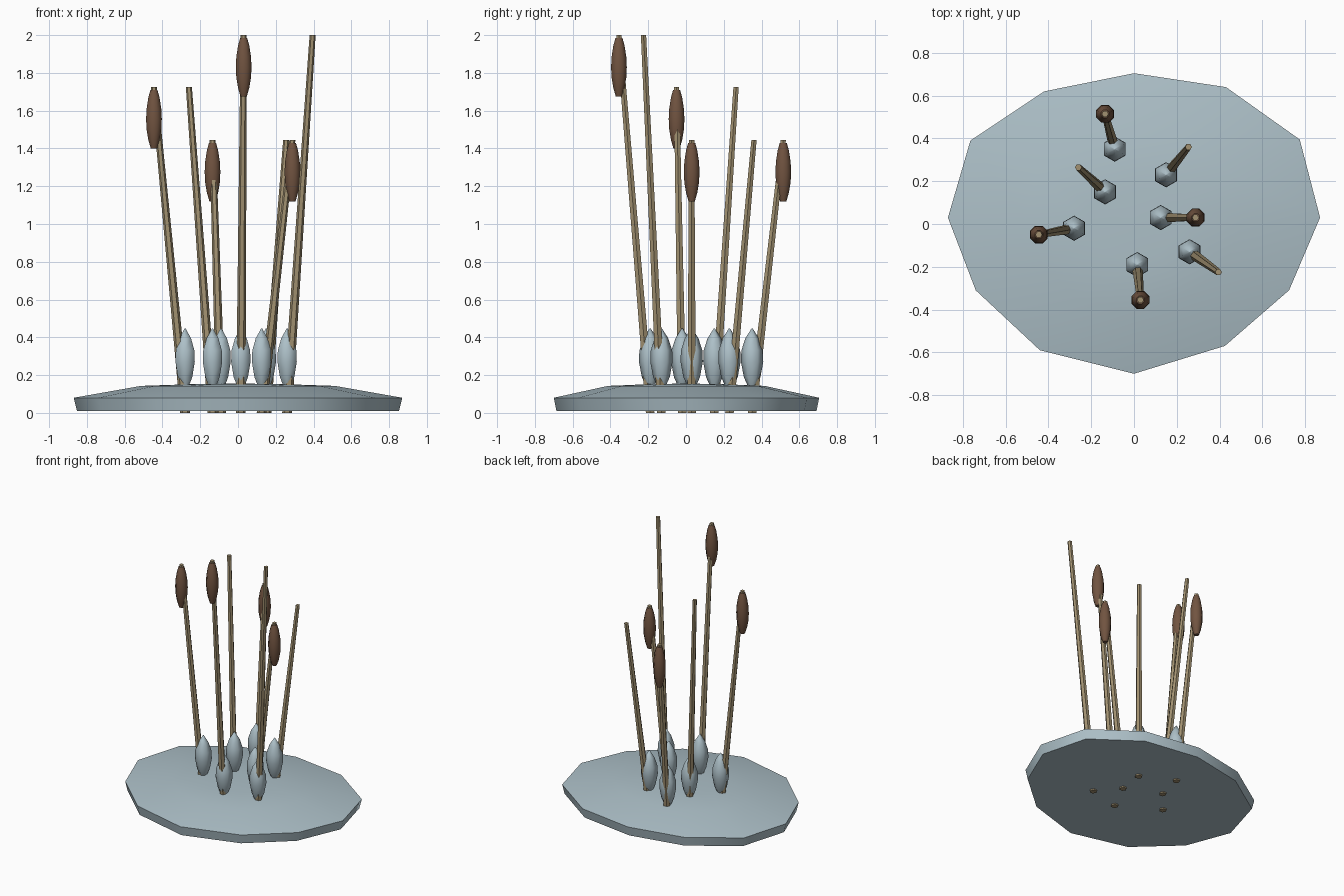
import bpy, bmesh, math
from mathutils import Vector

if "Cube" in bpy.data.objects:
    bpy.data.objects.remove(bpy.data.objects["Cube"])


def material(name, rgb):
    m = bpy.data.materials.new(name)
    m.diffuse_color = (*rgb, 1)
    m.use_nodes = True
    m.node_tree.nodes["Principled BSDF"].inputs["Base Color"].default_value = m.diffuse_color
    return m


ICE = material("pale_blue_grey", (0.42, 0.53, 0.58))
STRAW = material("straw", (0.36, 0.285, 0.165))
BROWN = material("brown", (0.165, 0.088, 0.052))


def loft(name, rings, mat, angle):
    """Bridge a stack of equal-sized point rings and cap both ends."""
    bm = bmesh.new()
    rows = [[bm.verts.new(p) for p in ring] for ring in rings]
    n = len(rows[0])
    for a, b in zip(rows, rows[1:]):
        for i in range(n):
            j = (i + 1) % n
            bm.faces.new((a[i], a[j], b[j], b[i]))
    bm.faces.new(rows[0][::-1])
    bm.faces.new(rows[-1])
    bmesh.ops.recalc_face_normals(bm, faces=bm.faces)
    me = bpy.data.meshes.new(name)
    bm.to_mesh(me)
    bm.free()
    me.materials.append(mat)
    ob = bpy.data.objects.new(name, me)
    bpy.context.collection.objects.link(ob)
    bpy.ops.object.select_all(action='DESELECT')
    ob.select_set(True)
    bpy.context.view_layer.objects.active = ob
    bpy.ops.object.shade_smooth_by_angle(angle=math.radians(angle))
    return ob


def circle(center, r, n, turn=0.0):
    c = Vector(center)
    return [c + Vector((r * math.cos(turn + math.tau * i / n),
                        r * math.sin(turn + math.tau * i / n), 0)) for i in range(n)]


# low mound with an irregular twelve-sided outline
outline = [(0.87, 0.03), (0.775, 0.395), (0.43, 0.64), (0, 0.705), (-0.42, 0.62),
           (-0.765, 0.39), (-0.87, 0.03), (-0.74, -0.31), (-0.44, -0.59),
           (0, -0.70), (0.425, -0.57), (0.725, -0.31)]
mound_profile = [(0.98, 0.01), (1.0, 0.08), (0.59, 0.143), (0.25, 0.153), (0.02, 0.155)]
loft("mound", [[(x * s, y * s, z) for x, y in outline] for s, z in mound_profile], ICE, 60)

# reeds: foot xy, tip xy, height, has a seed head
reeds = [
    ((-0.09, 0.35), (-0.135, 0.515), 1.445, True),
    ((0.15, 0.23), (0.255, 0.36), 1.445, False),
    ((-0.135, 0.15), (-0.26, 0.265), 1.725, False),
    ((-0.28, -0.02), (-0.445, -0.05), 1.725, True),
    ((0.125, 0.03), (0.288, 0.03), 1.445, True),
    ((0.26, -0.13), (0.395, -0.225), 2.0, False),
    ((0.015, -0.19), (0.03, -0.355), 2.0, True),
]
bud_profile = [(0.024, 0.145), (0.044, 0.19), (0.059, 0.27), (0.057, 0.33),
               (0.036, 0.395), (0.003, 0.447)]
head_profile = [(0.018, -0.325), (0.032, -0.28), (0.042, -0.225), (0.045, -0.17),
                (0.042, -0.115), (0.032, -0.055), (0.02, -0.015)]

for k, (foot, tip, h, headed) in enumerate(reeds, 1):
    # tapered leaning stem
    loft(f"stem_{k}", [circle((*foot, 0), 0.026, 6), circle((*tip, h), 0.016, 6)], STRAW, 40)
    # pointed upright bud at the foot
    loft(f"bud_{k}", [circle((*foot, z), r, 6, math.pi / 6) for r, z in bud_profile], ICE, 65)
    # seed head near the tip
    if headed:
        loft(f"seed_head_{k}", [circle((*tip, h + z), r, 8, math.pi / 8)
                                for r, z in head_profile], BROWN, 50)
